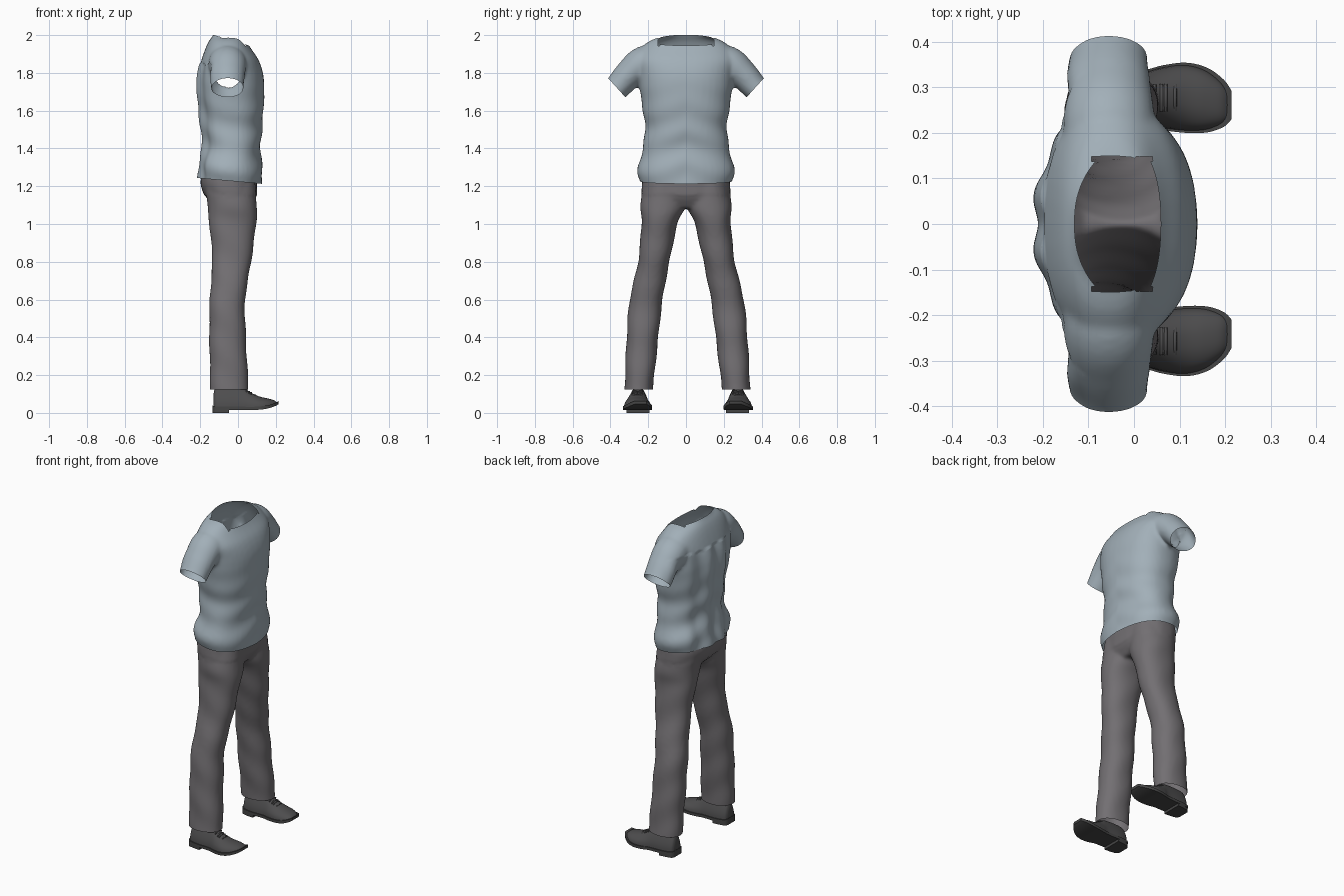
import bpy, bmesh, math
from mathutils import Vector

cube = bpy.data.objects.get("Cube")
if cube:
    bpy.data.objects.remove(cube, do_unlink=True)


def material(name, colour):
    m = bpy.data.materials.new(name)
    m.use_nodes = True
    m.diffuse_color = (*colour, 1)
    node = next(n for n in m.node_tree.nodes if n.type == 'BSDF_PRINCIPLED')
    node.inputs["Base Color"].default_value = (*colour, 1)
    node.inputs["Roughness"].default_value = 0.8
    return m


BLUE = material("grey blue cloth", (0.36, 0.43, 0.48))
GREY = material("warm grey cloth", (0.17, 0.16, 0.17))
DARK = material("dark leather", (0.075, 0.074, 0.076))
SOLE = material("dark rubber", (0.06, 0.06, 0.06))


def smooth_rows(rows, steps=5):
    """Catmull-Rom interpolation of a table of section measurements."""
    out = []
    for i in range(len(rows) - 1):
        a, b, c, d = (rows[max(0, min(len(rows) - 1, i + k))] for k in (-1, 0, 1, 2))
        for s in range(steps):
            t = s / steps
            out.append([q + t / 2 * (r - p + t * (2 * p - 5 * q + 4 * r - e
                        + t * (3 * (q - r) + e - p))) for p, q, r, e in zip(a, b, c, d)])
    return out + [list(rows[-1])]


def oval(centre, u, v, power=2.0, n=40):
    """Superellipse ring spanned by two half-axis vectors."""
    ring = []
    for i in range(n):
        c, s = math.cos(math.tau * i / n), math.sin(math.tau * i / n)
        c, s = (math.copysign(abs(k) ** (2 / power), k) for k in (c, s))
        ring.append(Vector(centre) + Vector(u) * c + Vector(v) * s)
    return ring


def loft(bm, rings):
    """Closed skin over a row of rings."""
    rows = [[bm.verts.new(p) for p in r] for r in rings]
    n = len(rows[0])
    faces = [bm.faces.new((a[i], a[(i + 1) % n], b[(i + 1) % n], b[i]))
             for a, b in zip(rows, rows[1:]) for i in range(n)]
    faces += [bm.faces.new(rows[0]), bm.faces.new(rows[-1])]
    bmesh.ops.recalc_face_normals(bm, faces=faces)


def finish(name, bm, mat, angle=40):
    me = bpy.data.meshes.new(name)
    bm.to_mesh(me)
    bm.free()
    ob = bpy.data.objects.new(name, me)
    bpy.context.collection.objects.link(ob)
    me.materials.append(mat)
    bpy.ops.object.select_all(action='DESELECT')
    ob.select_set(True)
    bpy.context.view_layer.objects.active = ob
    bpy.ops.object.shade_smooth_by_angle(angle=math.radians(angle))
    return ob


def fuse(ob, voxel, passes):
    """Merge overlapping volumes into one soft skin."""
    m = ob.modifiers.new("fuse", 'REMESH')
    m.mode, m.voxel_size, m.use_smooth_shade = 'VOXEL', voxel, True
    s = ob.modifiers.new("soften", 'SMOOTH')
    s.iterations = passes
    for mod in ("fuse", "soften"):
        bpy.ops.object.modifier_apply(modifier=mod)


def trim(bm, point, normal, rule=lambda c: True):
    """Open the skin beyond a plane, only on faces that match the rule."""
    faces = [f for f in bm.faces if rule(f.calc_center_median())]
    geom = list({e for f in faces for e in (*f.verts, *f.edges)}) + faces
    bmesh.ops.bisect_plane(bm, geom=geom, plane_co=point, plane_no=normal, clear_outer=True)


def reshape(ob, folds, cuts):
    bm = bmesh.new()
    bm.from_mesh(ob.data)
    bm.normal_update()
    for v, d in [(v, v.normal * folds(v.co)) for v in bm.verts]:
        v.co += d
    for cut in cuts:
        trim(bm, *cut)
    bm.to_mesh(ob.data)
    bm.free()


def upright(z, y0, y1, x0, x1, power):
    """Horizontal ring between side limits y0, y1 and depth limits x0, x1."""
    return oval(((x0 + x1) / 2, (y0 + y1) / 2, z), ((x1 - x0) / 2, 0, 0),
                (0, (y1 - y0) / 2, 0), power)


# Shirt body: height, half width, back, front
body = [(1.14, .235, -.2, .12), (1.22, .243, -.21, .13), (1.3, .256, -.207, .127),
        (1.4, .228, -.188, .12), (1.5, .217, -.196, .127), (1.6, .228, -.206, .135),
        (1.72, .246, -.217, .139), (1.8, .256, -.212, .132), (1.87, .268, -.193, .108),
        (1.93, .24, -.172, .068), (1.97, .19, -.153, .045), (1.995, .13, -.135, .038),
        (2.03, .1, -.118, .036), (2.1, .1, -.118, .036)]
bm = bmesh.new()
loft(bm, [upright(z, -w, w, b, f, 2.3) for z, w, b, f in smooth_rows(body)])

# Sleeves: side, height, radius, depth radius
sleeve = smooth_rows([(.1, 1.88, .075, .09), (.22, 1.853, .09, .1), (.3, 1.793, .078, .092),
                      (.365, 1.722, .069, .084), (.42, 1.672, .068, .083)])
for side in (1, -1):
    rings = []
    for i, (y, z, r, rx) in enumerate(sleeve):
        a, b = sleeve[max(i - 1, 0)], sleeve[min(i + 1, len(sleeve) - 1)]
        t = Vector((0, b[0] - a[0], b[1] - a[1])).normalized()
        rings.append(oval((-.055, y * side, z), (rx, 0, 0), (0, -t.z * r * side, t.y * r)))
    loft(bm, rings)
shirt = finish("shirt", bm, BLUE)
fuse(shirt, .011, 5)


def shirt_folds(c):
    low = max(0, min(1, (1.75 - c.z) * 4))
    fold = .004 * low * math.sin(38 * c.z + 16 * abs(c.y) + 9 * c.x)
    if c.x < -.1 and c.z < 1.85:
        fold += .007 * math.sin(45 * abs(c.y) - 1.3) * min(1, (-.1 - c.x) * 15)
    return fold


reshape(shirt, shirt_folds, [
    ((-.21, 0, 1.243), (-.09, 0, -1)),
    ((-.115, 0, 1.997), (.3, 0, 1), lambda c: abs(c.y) < .14 and c.z > 1.9),
    ((0, .366, 1.721), (0, .74, -.67), lambda c: c.y > .28 and c.z > 1.5),
    ((0, -.366, 1.721), (0, -.74, -.67), lambda c: c.y < -.28 and c.z > 1.5)])

# Trousers: hips, then legs as height, inner side, outer side, back, front
hips = [(1.34, .21, -.175, .09), (1.25, .228, -.195, .1), (1.2, .234, -.196, .1),
        (1.14, .232, -.17, .098), (1.085, .18, -.11, .06)]
leg = [(1.24, .02, .215, -.18, .09), (1.1, .004, .24, -.163, .1), (1, .046, .237, -.152, .096),
       (.8, .09, .256, -.137, .07), (.6, .128, .302, -.15, .038), (.4, .152, .32, -.152, .042),
       (.13, .182, .333, -.147, .056), (.06, .185, .335, -.147, .058)]
bm = bmesh.new()
loft(bm, [upright(z, -w, w, b, f, 2.4) for z, w, b, f in smooth_rows(hips)])
for side in (1, -1):
    rings = []
    for z, y0, y1, b, f in smooth_rows(leg):
        drift = .008 * max(0, 1.1 - z)
        rings.append(upright(z, y0 * side + drift, y1 * side + drift, b, f, 2.2))
    loft(bm, rings)
trousers = finish("trousers", bm, GREY)
fuse(trousers, .011, 5)
reshape(trousers, lambda c: .002 * math.sin(30 * c.z + 22 * c.x) * (c.z < 1.15),
        [((0, 0, .125), (0, 0, -1)), ((0, 0, 1.27), (0, 0, 1))])

# Shoes: length, half width, centre shift, top height, bottom height
shoe = smooth_rows([(-.13, .03, 0, .1, .012), (-.115, .047, 0, .135, .008),
                    (-.06, .056, 0, .142, .006), (.02, .058, .002, .137, .006),
                    (.06, .066, .004, .112, .005), (.11, .072, .004, .088, .007),
                    (.155, .066, -.001, .077, .014), (.19, .047, -.008, .067, .026),
                    (.207, .026, -.012, .055, .036)])
for side, label in ((1, "left"), (-1, "right")):
    at = .263 * side + .01
    # Leather upper, narrower towards the top
    bm = bmesh.new()
    rings = []
    for x, w, c, top, low in shoe:
        base, y = low + .015, at + c * side
        pts = oval((x, y, base), (0, w, 0), (0, 0, top - base), 2.3)
        for p in pts:
            p.z = max(p.z, base)
            k = max(0, (p.z - base - .035) / .1)
            p.y = y + (p.y - y) * (1 - .35 * min(1, k))
        rings.append(pts)
    loft(bm, rings)
    bmesh.ops.dissolve_degenerate(bm, dist=.0002, edges=bm.edges)
    finish(label + "_shoe_upper", bm, DARK, 60)
    # Welted sole
    bm = bmesh.new()
    loft(bm, [[(x * 1.035, at + c * side + s * (w + .005), z)
               for s, z in ((-1, low + .01), (1, low + .01), (1, low + .027), (-1, low + .027))]
              for x, w, c, top, low in shoe])
    finish(label + "_shoe_sole", bm, SOLE)
    # Heel block
    bm = bmesh.new()
    loft(bm, [[(x * 1.035, at + s * (w + .004), z)
               for s, z in ((-1, 0), (1, 0), (1, .022), (-1, .022))]
              for x, w, c, top, low in shoe if x < -.035])
    finish(label + "_shoe_heel", bm, SOLE)
    # Laces across the instep
    bm = bmesh.new()
    for i in range(4):
        x, w, c, top, low = min(shoe, key=lambda r: abs(r[0] - .045 - .014 * i))
        loft(bm, [oval((x, at + c * side + s * .03, top + .001 - .011 * s * s),
                       (.004, 0, 0), (0, 0, .004), n=8) for s in (-1, -.5, 0, .5, 1)])
    finish(label + "_shoe_laces", bm, DARK, 60)
